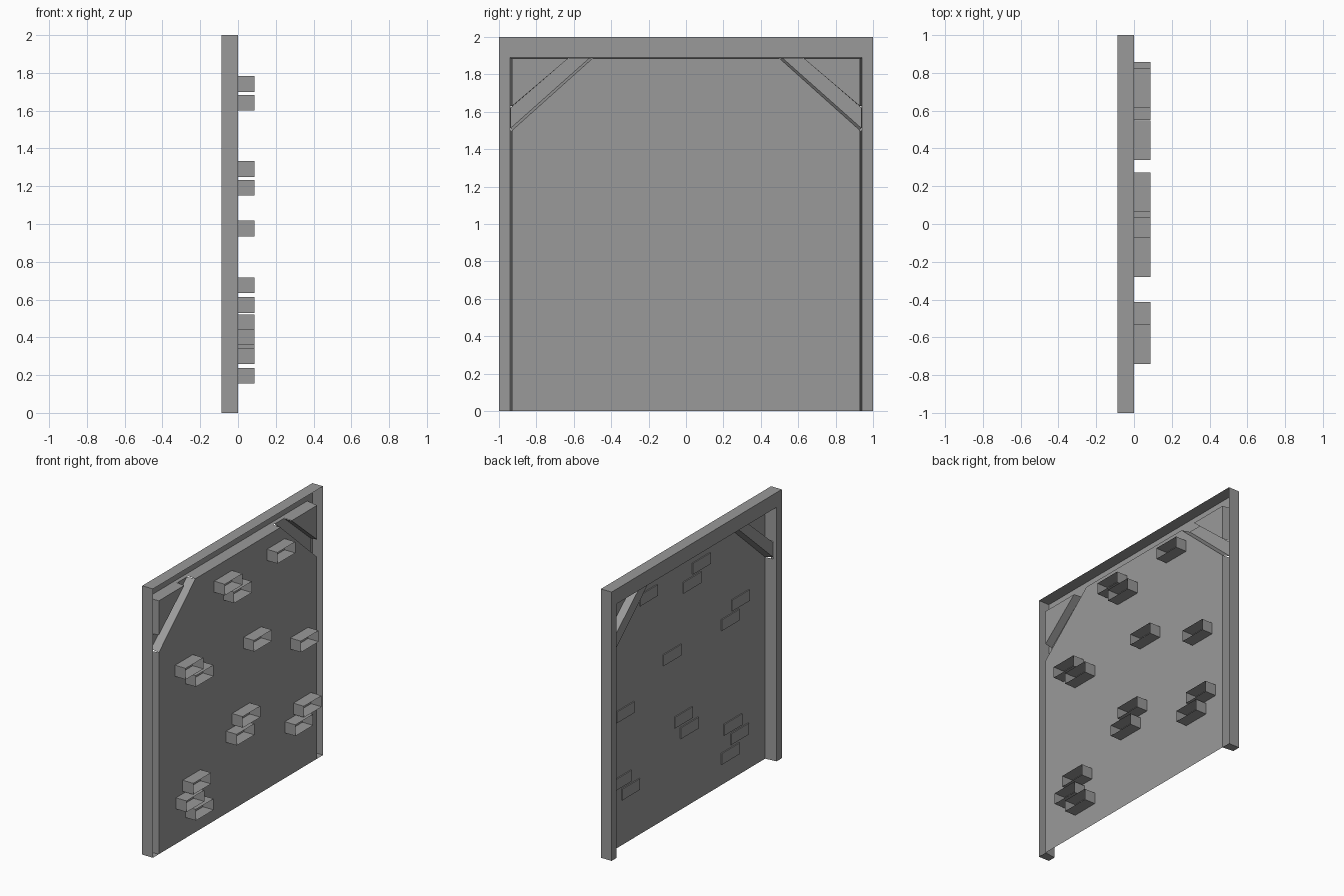
import bpy, bmesh

if "Cube" in bpy.data.objects:
    bpy.data.objects.remove(bpy.data.objects["Cube"])

D = 0.088  # depth of the frame in front of, and of the bricks behind, the panel

grey = bpy.data.materials.new("dark_grey")
grey.diffuse_color = (0.32, 0.32, 0.32, 1)
grey.use_nodes = True
grey.node_tree.nodes["Principled BSDF"].inputs["Base Color"].default_value = grey.diffuse_color


def shell(name, *layers):
    """Front face on the first layer, side walls through the rest, open behind.
    A layer is (x, outline, skipped wall indices); outlines are (y, z) points,
    clockwise when y is right and z is up."""
    bm = bmesh.new()
    rings = [[bm.verts.new((x, y, z)) for y, z in pts] for x, pts, _ in layers]
    bm.faces.new(rings[0])
    for f, b, (_, pts, skip) in zip(rings, rings[1:], layers[1:]):
        n = len(pts)
        for i in range(n):
            if i not in skip:
                j = (i + 1) % n
                bm.faces.new((f[j], f[i], b[i], b[j]))
    loose = [v for v in bm.verts if not v.link_faces]
    bmesh.ops.delete(bm, geom=loose, context='VERTS')
    me = bpy.data.meshes.new(name)
    bm.to_mesh(me)
    bm.free()
    me.materials.append(grey)
    ob = bpy.data.objects.new(name, me)
    bpy.context.collection.objects.link(ob)
    return ob


def mirrored(pts):
    return [(-y, z) for y, z in reversed(pts)]


# Timber frame: two posts and a top beam, hollow, with gaps where braces join
def arch(y, z):
    left = [(-0.5, z), (-0.63, z), (-y, z), (-y, 1.63), (-y, 1.5), (-y, 0)]
    return [(-1, 0), (-1, 2), (1, 2), (1, 0)] + mirrored(left) + left


shell("timber_frame", (-D, arch(0.94, 1.89), ()),
      (-0.06, arch(0.937, 1.888), ()), (0, arch(0.93, 1.885), (5, 8, 10, 13)))

# Plaster infill: main panel with cut corners
half = [(-0.93, 0), (-0.93, 1.50), (-0.50, 1.885)]
shell("plaster_panel", (0, half + mirrored(half), ()))

# Corner infill and diagonal braces on both sides
corner = [(-0.93, 1.63), (-0.93, 1.885), (-0.63, 1.885)]
brace_front = [(-0.937, 1.513), (-0.937, 1.622), (-0.627, 1.888), (-0.515, 1.888)]
brace_back = [(-0.93, 1.50), (-0.93, 1.63), (-0.63, 1.885), (-0.50, 1.885)]
for side, fn in (("left", list), ("right", mirrored)):
    shell("corner_panel_" + side, (0, fn(corner), ()))
    shell("brace_" + side, (-0.06, fn(brace_front), ()), (0, fn(brace_back), (0, 2)))

# Exposed bricks: (start y, bottom z)
bricks = [(0.34, 1.70), (-0.28, 1.70), (-0.17, 1.60), (0.065, 1.15),
          (0.615, 0.935), (-0.74, 1.25), (-0.62, 1.15), (-0.07, 0.635),
          (-0.14, 0.53), (0.65, 0.437), (0.55, 0.337), (-0.65, 0.36),
          (-0.73, 0.26), (-0.62, 0.155)]
for i, (y, z) in enumerate(bricks):
    r = [(y, z), (y, z + 0.083), (y + 0.208, z + 0.083), (y + 0.208, z)]
    shell(f"brick_{i + 1}", (-0.008, r, ()), (D, r, ()))
